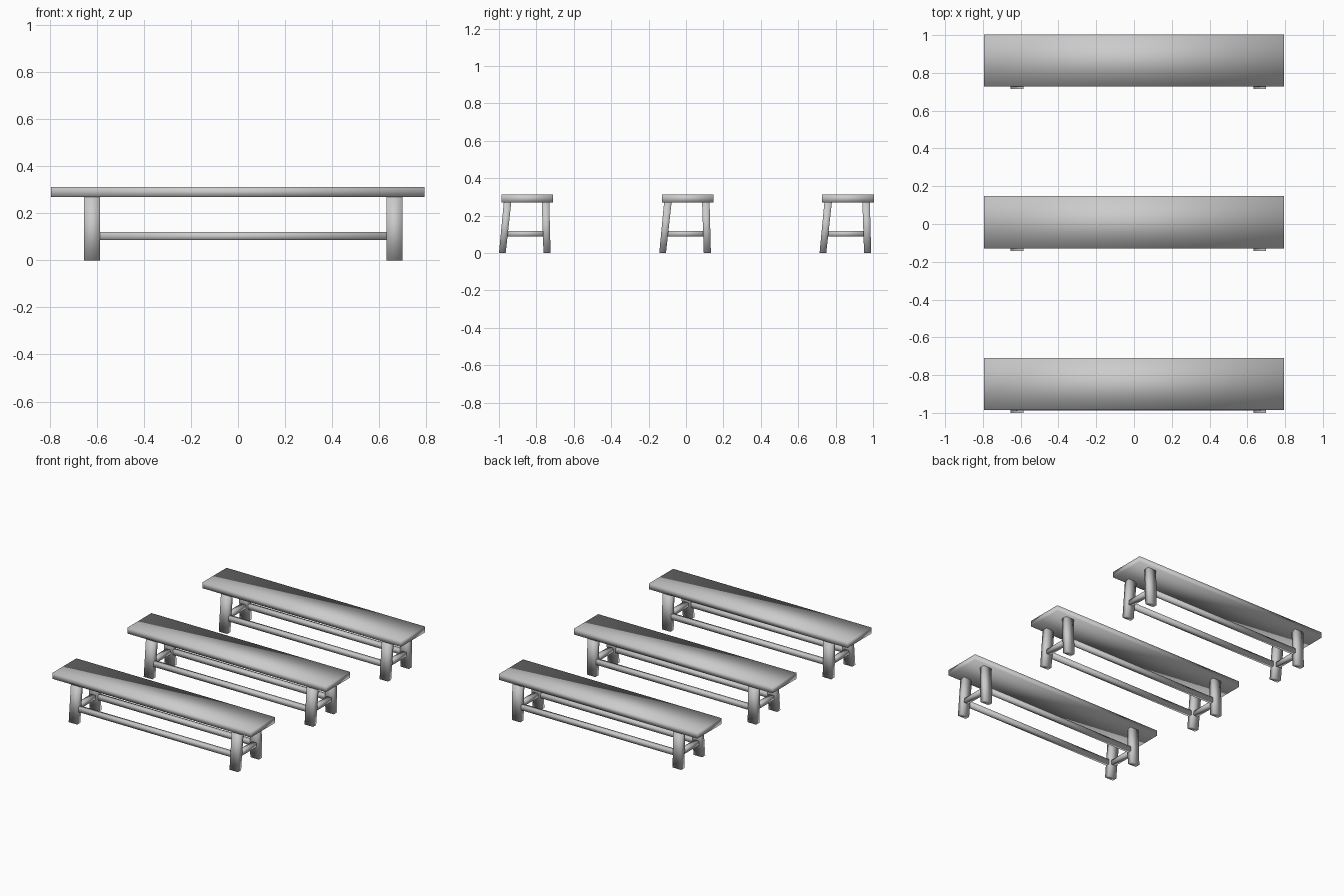
import bpy

if "Cube" in bpy.data.objects:
    bpy.data.objects.remove(bpy.data.objects["Cube"])

LEG_X = (-0.62, 0.666)          # leg centres along the bench
BENCH_Y = (-0.857, 0.0, 0.857)  # one offset per bench


def tapered_box(name, bottom, top):
    """Six-sided block between two rectangles (x0, x1, y0, y1, z), softly shaded."""
    verts = []
    for x0, x1, y0, y1, z in (bottom, top):
        verts += [(x0, y0, z), (x1, y0, z), (x1, y1, z), (x0, y1, z)]
    faces = [(3, 2, 1, 0), (4, 5, 6, 7)]
    faces += [(i, (i + 1) % 4, (i + 1) % 4 + 4, i + 4) for i in range(4)]
    mesh = bpy.data.meshes.new(name)
    mesh.from_pydata(verts, [], faces)
    mesh.shade_smooth()
    obj = bpy.data.objects.new(name, mesh)
    bpy.context.collection.objects.link(obj)
    return obj


def box(name, x0, x1, y0, y1, z0, z1):
    return tapered_box(name, (x0, x1, y0, y1, z0), (x0, x1, y0, y1, z1))


def bench(offset):
    # seat plank
    parts = [box("seat", -0.795, 0.793, -0.129, 0.147, 0.27, 0.312)]
    for x in LEG_X:
        a, b = x - 0.034, x + 0.034
        # splayed front leg, nearly upright back leg
        parts.append(tapered_box("front_leg", (a, b, -0.143, -0.107, 0),
                                 (a, b, -0.117, -0.077, 0.272)))
        parts.append(tapered_box("back_leg", (a, b, 0.095, 0.133, 0),
                                 (a, b, 0.086, 0.126, 0.272)))
        # rail joining the two legs of one end
        parts.append(box("end_rail", x - 0.018, x + 0.018, -0.112, 0.105, 0.088, 0.118))
    # long rails between the ends
    for name, y in (("front_rail", -0.115), ("back_rail", 0.111)):
        parts.append(box(name, LEG_X[0] + 0.02, LEG_X[1] - 0.02,
                         y - 0.015, y + 0.015, 0.086, 0.12))
    for p in parts:
        p.location.y = offset


for y in BENCH_Y:
    bench(y)
